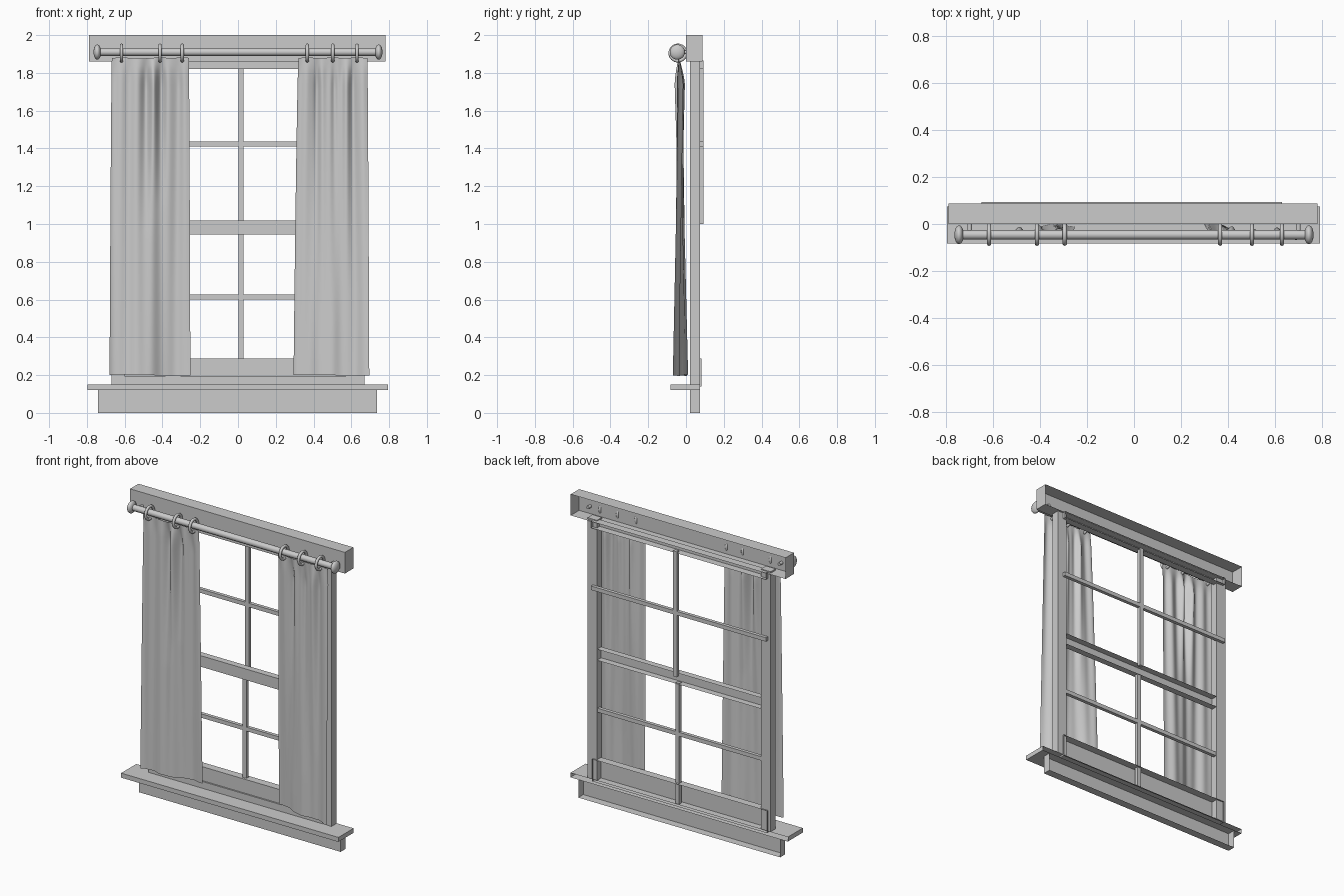
import bpy, bmesh, math
from mathutils import Matrix

if "Cube" in bpy.data.objects:
    bpy.data.objects.remove(bpy.data.objects["Cube"])


def finish(name, bm, smooth=False):
    me = bpy.data.meshes.new(name)
    bm.to_mesh(me)
    bm.free()
    ob = bpy.data.objects.new(name, me)
    bpy.context.collection.objects.link(ob)
    if smooth:
        for p in me.polygons:
            p.use_smooth = True
    return ob


def board(name, x0, x1, y0, y1, z0, z1, open_back=False):
    """Box trim piece; open_back leaves its wall-side (+y) face out."""
    bm = bmesh.new()
    bmesh.ops.create_cube(bm, size=1)
    for v in bm.verts:
        v.co = (x0 if v.co.x < 0 else x1, y0 if v.co.y < 0 else y1, z0 if v.co.z < 0 else z1)
    bm.normal_update()
    if open_back:
        back = [f for f in bm.faces if f.normal.y > 0.9]
        bmesh.ops.delete(bm, geom=back, context='FACES')
    return finish(name, bm)


def cylinder(name, radius, length, centre, axis):
    bpy.ops.mesh.primitive_cylinder_add(
        vertices=24, radius=radius, depth=length, location=centre,
        rotation=(0, math.pi / 2, 0) if axis == 'X' else (math.pi / 2, 0, 0))
    ob = bpy.context.object
    ob.name = name
    bpy.ops.object.shade_smooth_by_angle()
    return ob


# Window surround
board("header", -0.79, 0.782, 0.0, 0.088, 1.86, 2.0, True)
board("sill", -0.797, 0.793, -0.083, 0.075, 0.12, 0.15, True)
board("apron", -0.74, 0.737, 0.02, 0.073, 0.0, 0.12, True)
board("left_casing", -0.67, -0.60, 0.02, 0.073, 0.15, 1.87)
board("right_casing", 0.60, 0.67, 0.02, 0.073, 0.15, 1.87)
board("bottom_frame", -0.60, 0.60, 0.02, 0.03, 0.15, 0.195)

# Upper sash
L, R = -0.65, 0.63
board("upper_sash_top_rail", L, R, 0.045, 0.093, 1.82, 1.865, True)
board("upper_sash_crossbar", L, R, 0.07, 0.093, 1.41, 1.436)
board("upper_sash_upright", 0.002, 0.03, 0.07, 0.093, 1.0, 1.83)

# Lower sash
board("meeting_rail", -0.61, 0.61, 0.03, 0.073, 0.945, 1.018, True)
board("lower_sash_bottom_rail", L, R, 0.03, 0.082, 0.14, 0.287, True)
board("lower_sash_crossbar", -0.61, 0.61, 0.045, 0.068, 0.60, 0.626)
board("lower_sash_upright", 0.002, 0.03, 0.045, 0.068, 0.15, 0.95)

# Curtain rod with end knobs and wall brackets
ROD_Y, ROD_Z = -0.046, 1.91
cylinder("curtain_rod", 0.02, 1.48, (0, ROD_Y, ROD_Z), 'X')
for side, s in (("left", -1), ("right", 1)):
    bm = bmesh.new()
    bmesh.ops.create_uvsphere(bm, u_segments=24, v_segments=14, radius=1)
    bmesh.ops.transform(bm, verts=bm.verts, matrix=Matrix.Translation(
        (s * 0.745, ROD_Y, ROD_Z)) @ Matrix.Diagonal((0.02, 0.04, 0.04, 1)))
    finish(side + "_rod_knob", bm, True)
    cylinder(side + "_rod_bracket", 0.01, 0.075, (s * 0.70, -0.01, ROD_Z), 'Y')

# Curtain rings
RINGS_L, RINGS_R = (-0.617, -0.413, -0.295), (0.367, 0.502, 0.63)
for i, x in enumerate(RINGS_L + RINGS_R):
    bpy.ops.mesh.primitive_torus_add(
        major_segments=32, minor_segments=14, major_radius=0.041, minor_radius=0.009,
        location=(x, -0.043, 1.905), rotation=(0, math.pi / 2, 0))
    bpy.context.object.name = "curtain_ring_%d" % (i + 1)
    bpy.ops.object.shade_smooth()


def curtain(name, top, bottom, rings, folds, bow, tilt):
    """Draped sheet: folds are (x, half width, depth, length), bow is the
    broad hem wave, tilt swings one edge forward towards the hem."""
    nu, nv = 96, 48
    bm = bmesh.new()
    grid = []
    for j in range(nv + 1):
        t = j / nv                       # 0 at the rings, 1 at the hem
        e = t ** 0.7
        row = []
        for i in range(nu + 1):
            u = i / nu
            x = (1 - e) * (top[0] + u * (top[1] - top[0])) + e * (bottom[0] + u * (bottom[1] - bottom[0]))
            y = -0.038 + 0.006 * t + tilt * t * (u - 0.5)
            for fx, w, d, reach in folds:
                k = min(1, t / 0.08) * max(0.06, 1 - t / reach)
                y += d * k * math.exp(-((x - fx) / (w * (1 + 0.8 * t))) ** 2)
            y += bow * (0.15 + 0.85 * t) * math.sin(2 * math.pi * (1.5 * u + 0.1))
            y += 0.006 * math.sin(2 * math.pi * 5 * u + 0.8) * (1 - 0.6 * t) * min(1, t / 0.05)
            sag = min(abs(x - r) for r in rings)
            z = (1 - t) * (1.882 - 0.06 * min(sag, 0.1)) + t * (0.2 + 0.004 * math.sin(6 * u))
            row.append(bm.verts.new((x, y, z)))
        grid.append(row)
    for j in range(nv):
        for i in range(nu):
            bm.faces.new((grid[j][i], grid[j + 1][i], grid[j + 1][i + 1], grid[j][i + 1]))
    return finish(name, bm, True)


# Curtains
curtain("left_curtain", (-0.668, -0.26), (-0.68, -0.252), RINGS_L,
        [(-0.485, 0.022, 0.03, 0.6), (-0.447, 0.018, -0.022, 0.5),
         (-0.405, 0.02, 0.03, 0.5), (-0.31, 0.02, 0.015, 0.8)], 0.018, 0.06)
curtain("right_curtain", (0.32, 0.685), (0.294, 0.695), RINGS_R,
        [(0.42, 0.016, 0.03, 1.0), (0.51, 0.016, 0.028, 0.9),
         (0.57, 0.016, -0.012, 0.8), (0.605, 0.016, 0.022, 0.8)], 0.016, -0.06)
